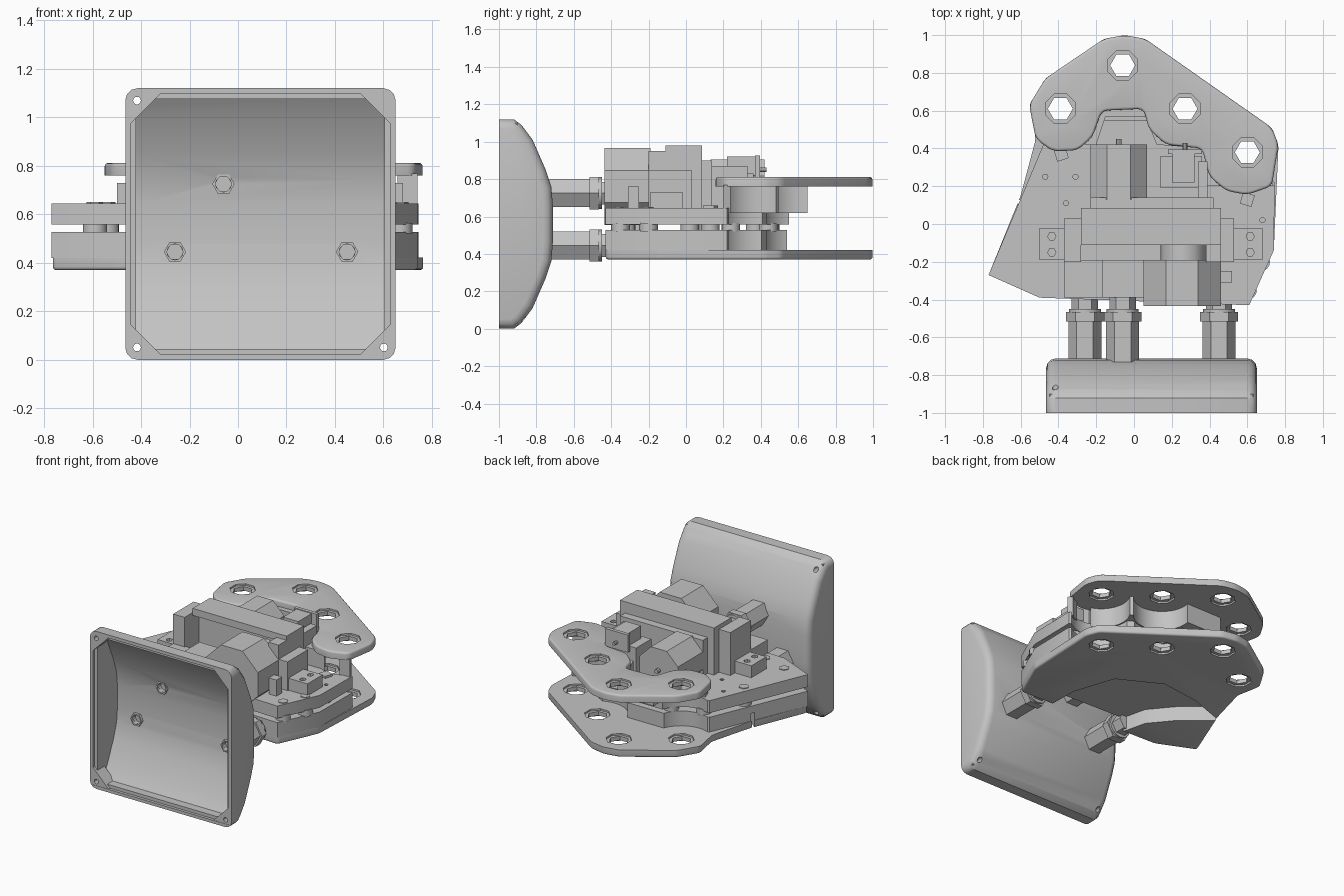
import bpy, bmesh, math
from mathutils import Vector

if "Cube" in bpy.data.objects:
    bpy.data.objects.remove(bpy.data.objects["Cube"], do_unlink=True)

grey = bpy.data.materials.new("plain_grey")
grey.use_nodes = True
COLOUR = (0.55, 0.55, 0.55, 1)
grey.diffuse_color = COLOUR
grey.node_tree.nodes["Principled BSDF"].inputs["Base Color"].default_value = COLOUR

AXES = {"z": lambda a, b, c: (a, b, c),
        "y": lambda a, b, c: (a, c, b),
        "x": lambda a, b, c: (c, a, b)}
parts = []


def prism(name, pts, c0, c1, axis="z", corner=0, rim=0, rim_ends=(0, 1)):
    """Extrude an outline along an axis, optionally rounding corners and rims."""
    bm = bmesh.new()
    bm.faces.new([bm.verts.new((a, b, c0)) for a, b in pts])
    if corner:
        bmesh.ops.bevel(bm, geom=bm.verts[:], offset=corner, segments=3,
                        profile=0.5, affect="VERTICES")
    out = bmesh.ops.extrude_face_region(bm, geom=bm.faces[:])
    for v in out["geom"]:
        if isinstance(v, bmesh.types.BMVert):
            v.co.z = c1
    bmesh.ops.recalc_face_normals(bm, faces=bm.faces[:])
    if rim:
        levels = [(c0, c1)[i] for i in rim_ends]
        edges = [e for e in bm.edges
                 if any(all(abs(v.co.z - c) < 1e-5 for v in e.verts) for c in levels)]
        bmesh.ops.bevel(bm, geom=edges, offset=rim, segments=3,
                        profile=0.5, affect="EDGES")
    for v in bm.verts:
        v.co = Vector(AXES[axis](*v.co))
    bmesh.ops.recalc_face_normals(bm, faces=bm.faces[:])
    mesh = bpy.data.meshes.new(name)
    bm.to_mesh(mesh)
    bm.free()
    mesh.materials.append(grey)
    ob = bpy.data.objects.new(name, mesh)
    bpy.context.collection.objects.link(ob)
    parts.append(ob)
    return ob


def rod(name, a, b, r, c0, c1, axis="z", n=6, turn=0):
    ring = [(a + r * math.cos(turn + math.tau * i / n),
             b + r * math.sin(turn + math.tau * i / n)) for i in range(n)]
    return prism(name, ring, c0, c1, axis)


def box(name, x0, x1, y0, y1, z0, z1):
    return prism(name, [(x0, y0), (x1, y0), (x1, y1), (x0, y1)], z0, z1)


def cut(ob, cutters):
    for c in cutters:
        mod = ob.modifiers.new("cut", "BOOLEAN")
        mod.operation, mod.solver, mod.object = "DIFFERENCE", "EXACT", c
        bpy.context.view_layer.objects.active = ob
        bpy.ops.object.modifier_apply(modifier=mod.name)
        parts.remove(c)
        bpy.data.objects.remove(c, do_unlink=True)


# Hollow curved back cover
def bowl(half):
    return [(y, 0.56 + z) for y, z in half] + [(y, 0.56 - z) for y, z in reversed(half)]


STANDOFFS = [(-0.06, 0.725), (-0.26, 0.445), (0.45, 0.445)]
MID_X, MID_Z = 0.0925, 0.56
CORNERS = [(sx, sz) for sx in (-1, 1) for sz in (-1, 1)]


def screw_hole(sx, sz):
    return rod("cutter", MID_X + sx * .509, MID_Z + sz * .509, 0.016, -1.15, -0.6, "y", 12)


cover = prism("cover", bowl([(-1.2, .56), (-.92, .56), (-.88, .53), (-.82, .45),
                             (-.75, .29), (-.72, .2), (-.712, .1)]),
              -0.465, 0.65, "x", rim=0.05)
inner = prism("cutter", bowl([(-1.3, .515), (-.92, .515), (-.87, .44), (-.8, .285),
                              (-.765, .18), (-.755, .08)]), -0.42, 0.605, "x")
cut(cover, [screw_hole(*c) for c in CORNERS]
    + [rod("cutter", x, z, 0.035, -0.9, -0.5, "y") for x, z in STANDOFFS]
    + [box("cutter", -1, 1, -1.5, -1, -1, 2),
       box("cutter", -.442, .627, -1.3, -.98, .022, 1.098), inner])

# Triangular screw posts in the cover corners
for sx, sz in CORNERS:
    tri = [(MID_X + sx * a, MID_Z + sz * b) for a, b in [(.54, .54), (.41, .54), (.54, .41)]]
    cut(prism("corner_post", tri, -0.998, -0.9, "y"), [screw_hole(sx, sz)])

# Hexagonal standoffs holding the cover
for x, z in STANDOFFS:
    rod("standoff_body", x, z, 0.087, -0.73, -0.5, "y")
    rod("standoff_collar", x, z, 0.1, -0.515, -0.465, "y")
    rod("standoff_neck", x, z, 0.085, -0.47, -0.45, "y", 12)
    rod("standoff_nut", x, z, 0.07, -0.455, -0.37, "y")
    nut = rod("cover_nut", x, z, 0.046, -0.775, -0.72, "y")
    cut(nut, [rod("cutter", x, z, 0.033, -0.9, -0.735, "y", 12)])

# Finger plates with countersunk hexagonal sockets
HINGES = [(-0.39, 0.61), (-0.06, 0.84), (0.27, 0.61), (0.6, 0.38)]
OUTER = [(.06, .98), (-.05, 1), (-.16, .98), (-.47, .77), (-.555, .63), (-.52, .45)]
top_plate = prism("top_finger_plate", OUTER + [
    (-.43, .385), (-.3, .39), (-.22, .46), (-.17, .6), (.05, .61), (.08, .5), (.17, .42),
    (.36, .4), (.4, .25), (.49, .175), (.6, .155), (.73, .2), (.765, .42), (.73, .51)],
    0.76, 0.812, corner=0.03, rim=0.014, rim_ends=(1,))
bottom_plate = prism("bottom_finger_plate", OUTER + [
    (-.6, .15), (-.77, -.27), (-.5, -.39), (.61, -.43), (.74, -.14), (.765, .42), (.73, .51)],
    0.37, 0.422, corner=0.02, rim=0.014, rim_ends=(0,))


def sockets(plate, z0, z1):
    cut(plate, [rod("cutter", x, y, 0.066, z0 - .1, z1 + .1) for x, y in HINGES]
        + [rod("cutter", x, y, 0.085, z - .012, z + .012, n=8, turn=math.pi / 8)
           for x, y in HINGES for z in (z0, z1)])


sockets(top_plate, 0.76, 0.812)
sockets(bottom_plate, 0.37, 0.422)


# Recessed bay under the base
def bay():
    return prism("cutter", [(-.19, -.6), (.36, -.6), (.35, -.2), (.25, .1), (-.05, .26),
                            (-.35, .22), (-.63, .12), (-.42, -.05), (-.28, -.22)], 0.3, 0.475)


# Scalloped layers between the plates
def scalloped(name, pts, z0, z1, r):
    ob = prism(name, pts, z0, z1)
    cut(ob, [rod("cutter", x, y, r, z0 - .1, z1 + .1, n=32) for x, y in HINGES])
    return ob


def base_outline(back):
    return [(-.77, -.27), (-.5, -.39), (.61, -.43), (.74, -.14), (.745, .22),
            (.15, back), (-.24, back), (-.48, .42)]


cut(bottom_plate, [bay()])
lower = scalloped("lower_base", base_outline(0.54), 0.42, 0.527, 0.2)
cut(lower, [bay()])
middle = scalloped("middle_base", base_outline(0.55), 0.557, 0.645, 0.2)
SMALL = [(-.47, .25), (-.31, .25), (-.36, .11), (.68, .02)]
cut(middle, [rod("cutter", x, y, 0.014, .5, .7, n=10) for x, y in SMALL])
scalloped("upper_hinge_wall", [(.38, .2), (.74, .2), (.7, .3), (.2, .65), (-.2, .65),
                               (-.26, .42), (-.2, .42), (-.15, .57), (.06, .57),
                               (.12, .42), (.38, .4)], 0.62, 0.768, 0.19)

# Spacers in the gap and bolts on the base
BOLTS = [(-.54, .12), (-.59, -.26), (-.4, -.32), (.6, -.35), (.67, -.2)]
for x, y in BOLTS:
    rod("base_bolt", x, y, 0.034, 0.64, 0.65)
for x, y in BOLTS + [(.66, .02), (.62, .13), (.4, .24), (.1, .44), (-.2, .45), (-.4, .37)]:
    rod("spacer", x, y, 0.05, 0.52, 0.565, n=16)
for x, y, turn in [(-.385, .37, .3), (.6, .13, -.3)]:
    rod("stop_tab", x, y, 0.045, 0.57, 0.66, n=4, turn=math.pi / 4 + turn)

# Gearbox frame: walls, crossbar, back plate and foot blocks
box("frame_left_wall", -.37, -.28, -.2, .03, .64, .95)
box("frame_right_wall", .38, .53, -.2, .03, .64, .85)
box("frame_right_post", .38, .46, -.2, .08, .64, .95)
box("frame_crossbar", -.28, .46, -.11, .085, .93, .98)
box("frame_back_plate", -.28, .46, -.04, .085, .64, .94)
box("frame_back_flange", -.23, .42, .08, .14, .645, .9)
box("frame_front_block", -.37, -.165, -.39, -.19, .56, .74)
box("frame_front_plate", -.17, .06, -.39, -.19, .56, .8)
for x0, x1 in [(-.5, -.36), (.53, .68)]:
    foot = box("side_foot", x0, x1, -.19, -.02, .64, .73)
    cx = -.435 if x0 < 0 else .615
    cut(foot, [rod("cutter", cx, y, 0.022, .71, .8) for y in (-.15, -.065)])
box("side_bracket", .46, .52, -.31, -.25, .64, .76)

# Motors
R = 1 / math.cos(math.pi / 8)
rod("front_motor", .255, .76, .205 * R, -.435, -.19, "y", 8, math.pi / 8)
rod("front_motor_boss", .26, .76, .12, -.2, -.04, "y", 12)
rod("rear_motor", -.08, .755, .15 * R, .13, .42, "y", 8, math.pi / 8)
rod("rear_motor_shaft", -.08, .755, .015, .41, .45, "y", 8)

# Small actuator beside the rear motor
box("actuator_base", .14, .36, .19, .36, .64, .83)
box("actuator_side", .34, .39, .14, .33, .64, .87)
box("actuator_top", .2, .32, .22, .37, .82, .92)
box("actuator_rail", .18, .36, .37, .395, .8, .925)
rod("actuator_pin", .27, .85, .012, .39, .43, "y", 8)

# Smooth curved surfaces while keeping hard edges
bpy.ops.object.select_all(action="DESELECT")
for ob in parts:
    ob.select_set(True)
bpy.context.view_layer.objects.active = parts[0]
bpy.ops.object.shade_smooth_by_angle(angle=math.radians(32))
